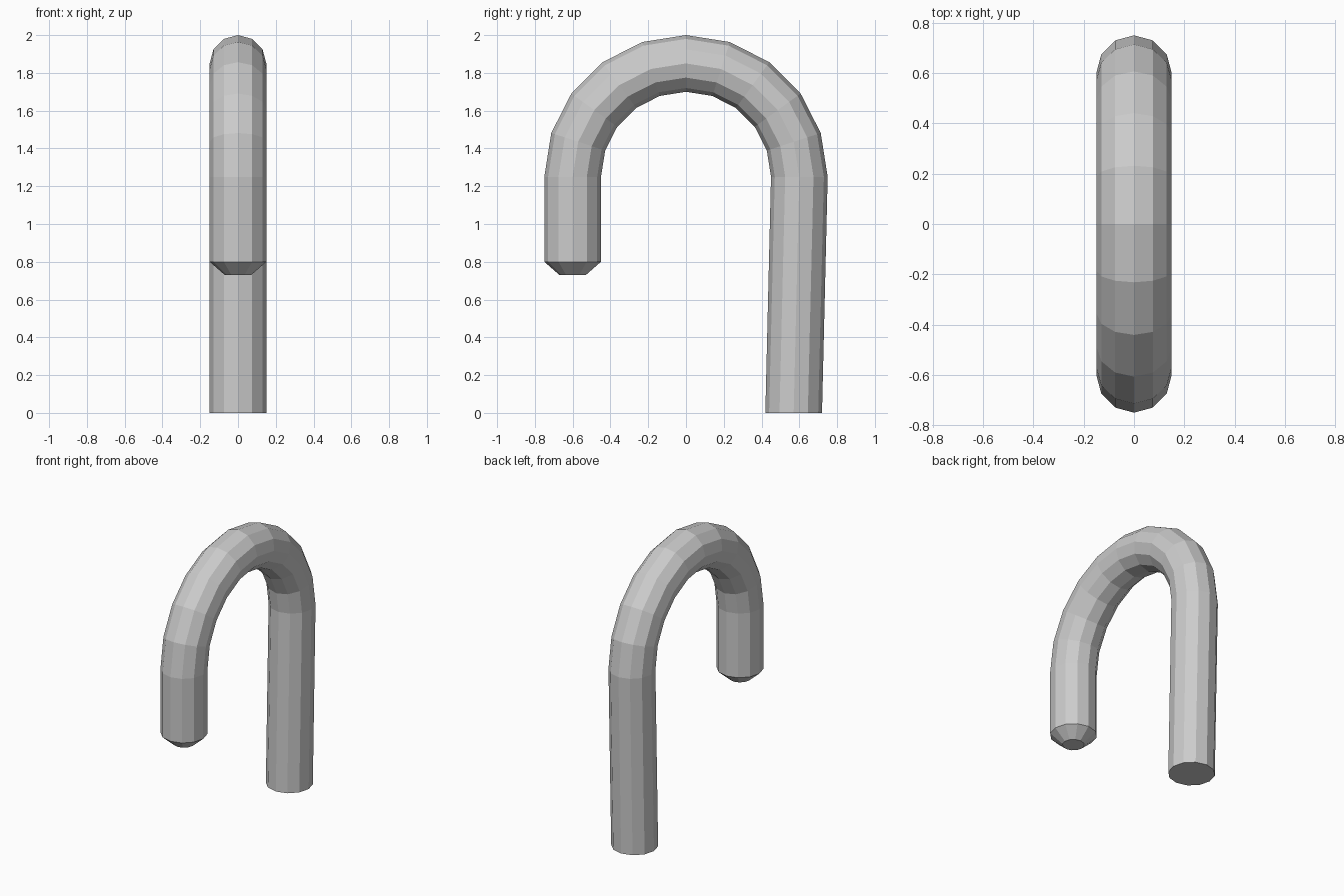
import bpy, bmesh
from math import sin, cos, pi, radians

if "Cube" in bpy.data.objects:
    bpy.data.objects.remove(bpy.data.objects["Cube"])

SIDES, TUBE_R, BEND_R, BEND_Z = 12, 0.15, 0.6, 1.25

# Stations along the tube: centre y, centre z, radius, tilt of the ring
stations = [(0.57, 0.0, TUBE_R, 0.0)]
for i in range(11):
    a = radians(18 * i)
    stations.append((BEND_R * cos(a), BEND_Z + BEND_R * sin(a), TUBE_R, a))
# Short end with its chamfered tip
stations += [(-BEND_R, 0.80, TUBE_R, pi), (-BEND_R, 0.73, 0.07, pi)]

bm = bmesh.new()
rings = []
for y, z, r, tilt in stations:
    ring = []
    for k in range(SIDES):
        t = 2 * pi * k / SIDES
        out = r * cos(t)
        ring.append(bm.verts.new((r * sin(t), y + out * cos(tilt), z + out * sin(tilt))))
    rings.append(ring)

# Skin between neighbouring rings, then close both ends
for a, b in zip(rings, rings[1:]):
    for k in range(SIDES):
        n = (k + 1) % SIDES
        bm.faces.new((a[k], a[n], b[n], b[k]))
bm.faces.new(rings[0])
bm.faces.new(rings[-1])
bmesh.ops.recalc_face_normals(bm, faces=bm.faces)

mesh = bpy.data.meshes.new("hooked_pipe")
bm.to_mesh(mesh)
bm.free()
bpy.context.collection.objects.link(bpy.data.objects.new("hooked_pipe", mesh))
